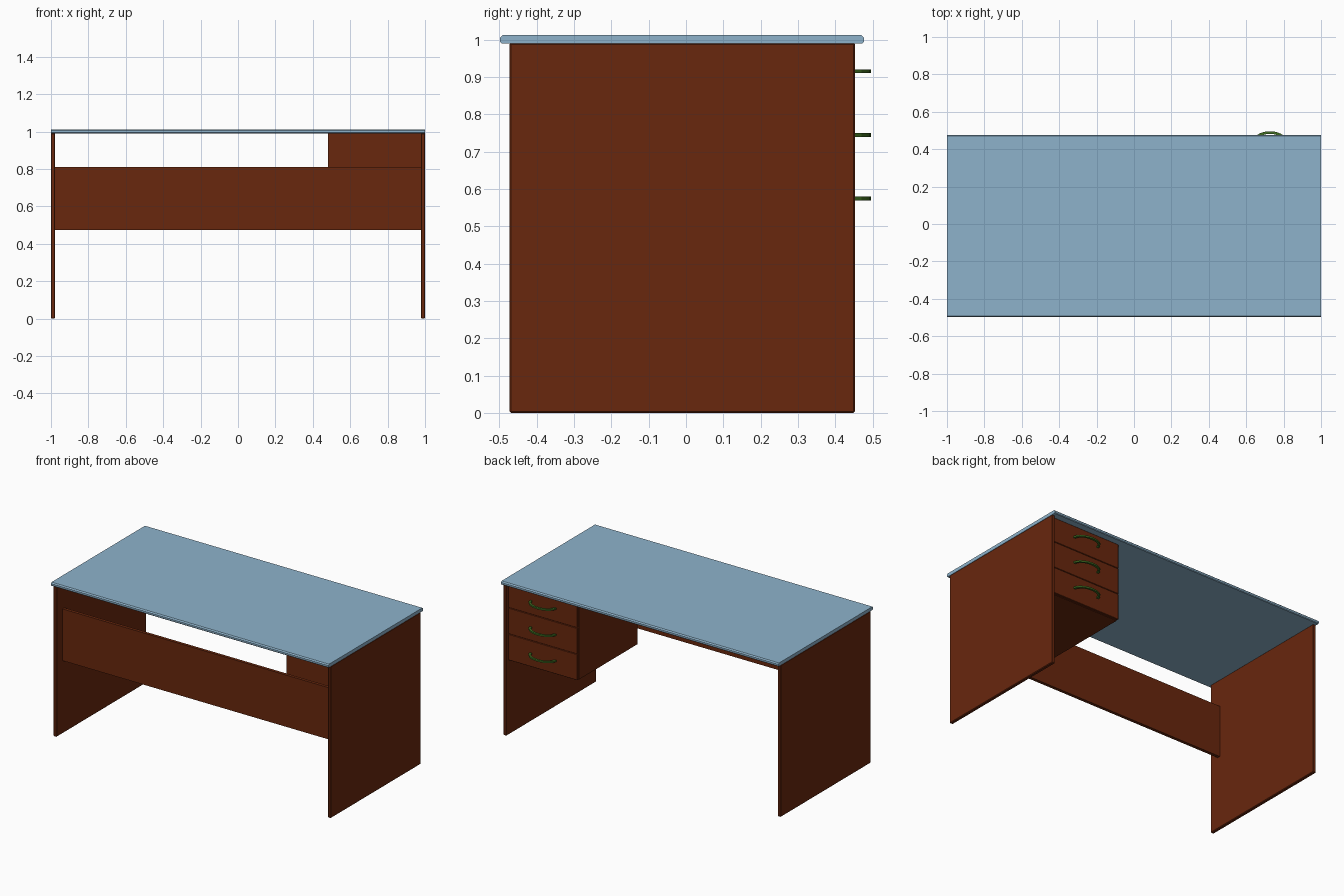
import bpy, bmesh, math

if "Cube" in bpy.data.objects:
    bpy.data.objects.remove(bpy.data.objects["Cube"])


def material(name, rgb):
    m = bpy.data.materials.new(name)
    m.diffuse_color = (*rgb, 1)
    m.use_nodes = True
    m.node_tree.nodes["Principled BSDF"].inputs["Base Color"].default_value = m.diffuse_color
    return m


wood = material("brown_wood", (0.14, 0.02, 0.004))
blue = material("blue_top", (0.27, 0.45, 0.60))
green = material("green_metal", (0.05, 0.15, 0.015))


def prism(name, outline, to_3d, lo, hi, mat):
    """Extrude a 2D outline between lo and hi along the remaining axis."""
    bm = bmesh.new()
    rings = [[bm.verts.new(to_3d(a, b, d)) for a, b in outline] for d in (lo, hi)]
    bm.faces.new(rings[0])
    bm.faces.new(rings[1])
    n = len(outline)
    for i in range(n):
        j = (i + 1) % n
        bm.faces.new((rings[0][i], rings[0][j], rings[1][j], rings[1][i]))
    bmesh.ops.recalc_face_normals(bm, faces=bm.faces)
    mesh = bpy.data.meshes.new(name)
    bm.to_mesh(mesh)
    bm.free()
    mesh.materials.append(mat)
    ob = bpy.data.objects.new(name, mesh)
    bpy.context.collection.objects.link(ob)
    return ob


def box(name, x, y, z, mat, bevel=0):
    outline = [(x[0], y[0]), (x[1], y[0]), (x[1], y[1]), (x[0], y[1])]
    ob = prism(name, outline, lambda a, b, d: (a, b, d), *z, mat)
    if bevel:
        mod = ob.modifiers.new("Bevel", 'BEVEL')
        mod.width = bevel
        mod.segments = 1
    return ob


# Table top with eased long edges
prism("table_top",
      [(-0.494, 0.99), (-0.498, 0.994), (-0.498, 1.005), (-0.491, 1.012),
       (0.470, 1.012), (0.477, 1.005), (0.477, 0.994), (0.473, 0.99)],
      lambda a, b, d: (d, a, b), -1, 1, blue)

# Side panels
for side, x in (("left", (-1, -0.978)), ("right", (0.978, 1))):
    box(side + "_side_panel", x, (-0.473, 0.453), (0, 0.991), wood, 0.004)

# Modesty panel between the sides
box("modesty_panel", (-0.979, 0.979), (-0.41, -0.39), (0.475, 0.812), wood)

# Drawer cabinet body
box("drawer_cabinet", (0.481, 0.979), (-0.19, 0.416), (0.487, 0.991), wood)

# Bow handle outline: outer arc out, inner arc back
steps = 10
cx, base, half, rise, thick = 0.727, 0.433, 0.095, 0.063, 0.014
angles = [math.pi * i / steps for i in range(steps + 1)]
arc = [(cx + half * math.cos(a), base + rise * math.sin(a)) for a in angles]
arc += [(cx + (half - thick) * math.cos(a), base + (rise - thick) * math.sin(a))
        for a in reversed(angles)]

# Drawer fronts with handles
for i, (z0, z1) in enumerate(((0.487, 0.658), (0.658, 0.829), (0.829, 0.991)), 1):
    box(f"drawer_front_{i}", (0.481, 0.979), (0.416, 0.433),
        (z0 + 0.001, z1 - 0.001), wood, 0.002)
    zc = 0.574 + 0.1705 * (i - 1)
    prism(f"drawer_handle_{i}", arc, lambda a, b, d: (a, b, d), zc - 0.005, zc + 0.005, green)
